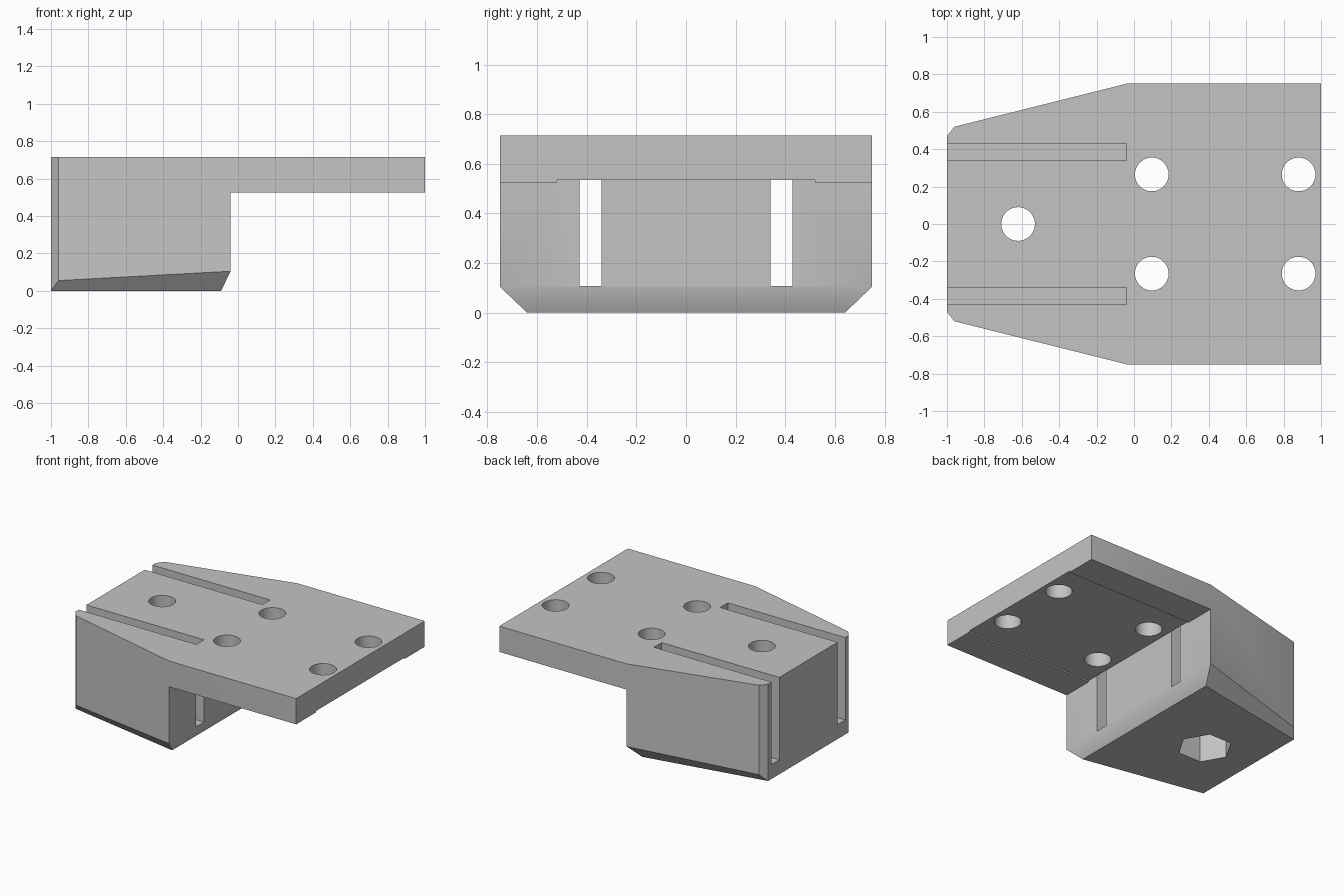
import bpy, bmesh
from math import pi, cos, sin

cube = bpy.data.objects.get("Cube")
if cube:
    bpy.data.objects.remove(cube, do_unlink=True)

grey = bpy.data.materials.new("light grey")
grey.use_nodes = True
grey.diffuse_color = (0.55, 0.55, 0.55, 1)
grey.node_tree.nodes["Principled BSDF"].inputs["Base Color"].default_value = (0.55, 0.55, 0.55, 1)


def make_object(name, bm):
    bmesh.ops.recalc_face_normals(bm, faces=bm.faces[:])
    mesh = bpy.data.meshes.new(name)
    bm.to_mesh(mesh)
    bm.free()
    mesh.materials.append(grey)
    obj = bpy.data.objects.new(name, mesh)
    bpy.context.collection.objects.link(obj)
    return obj


def prism(name, points, offset):
    """Extrude a closed outline along an offset vector."""
    bm = bmesh.new()
    face = bm.faces.new([bm.verts.new(p) for p in points])
    ext = bmesh.ops.extrude_face_region(bm, geom=[face])["geom"]
    bmesh.ops.translate(bm, vec=offset, verts=[v for v in ext if isinstance(v, bmesh.types.BMVert)])
    return make_object(name, bm)


def bore(name, x, y, radius, sides, low, high):
    ring = [(x + radius * cos(2 * pi * i / sides), y + radius * sin(2 * pi * i / sides), low)
            for i in range(sides)]
    return prism(name, ring, (0, 0, high - low))


# Bracket body: tapered block with chamfered foot, carrying a plate recessed underneath
TOP, UNDER, RECESS = 0.715, 0.525, 0.535
corners = {
    "foot_tip": (-1, 0.47, 0), "foot_end": (-0.09, 0.64, 0),
    "side_tip": (-0.96, 0.52, 0.055), "side_end": (-0.04, 0.75, 0.105),
    "inner": (-0.04, 0.75, UNDER), "outer": (1, 0.75, UNDER),
    "step_in": (-0.04, 0.52, UNDER), "step_out": (1, 0.52, UNDER),
    "recess_in": (-0.04, 0.52, RECESS), "recess_out": (1, 0.52, RECESS),
    "top_tip": (-1, 0.47, TOP), "top_side": (-0.96, 0.52, TOP),
    "top_mid": (-0.04, 0.75, TOP), "top_out": (1, 0.75, TOP),
}
# Faces on one side, repeated on the other
side_faces = [
    "foot_tip foot_end side_end side_tip",
    "foot_tip side_tip top_side top_tip",
    "side_tip side_end inner top_mid top_side",
    "inner outer top_out top_mid",
    "inner step_in step_out outer",
    "step_in recess_in recess_out step_out",
]
# Chains that span from one side to the other
spans = [
    "foot_tip foot_end", "foot_tip top_tip", "foot_end side_end",
    "side_end inner step_in recess_in", "recess_in recess_out",
    "recess_out step_out outer top_out", "top_tip top_side top_mid top_out",
]
bm = bmesh.new()
left = {k: bm.verts.new(p) for k, p in corners.items()}
right = {k: bm.verts.new((p[0], -p[1], p[2])) for k, p in corners.items()}
for names in side_faces:
    for side in (left, right):
        bm.faces.new([side[n] for n in names.split()])
for names in spans:
    chain = names.split()
    bm.faces.new([left[n] for n in chain] + [right[n] for n in reversed(chain)])
body = make_object("mounting_bracket", bm)

# Bolt holes, with a hexagonal nut pocket under the single one
cutters = [bore("bolt_hole", x, y, 0.09, 48, 0.4, 0.8)
           for x in (0.095, 0.88) for y in (-0.265, 0.265)]
cutters.append(bore("nut_pocket", -0.62, 0, 0.185, 6, -0.1, 0.52))
cutters.append(bore("block_hole", -0.62, 0, 0.09, 48, 0.4, 0.8))

# Long slots: open above and at both ends of the block, closed inside the plate
slot = [(-1.1, 0.107), (0.02, 0.107), (0.02, 0.534), (-0.04, 0.534), (-0.04, 0.8), (-1.1, 0.8)]
for y in (-0.43, 0.34):
    cutters.append(prism("slot", [(x, y, z) for x, z in slot], (0, 0.09, 0)))

bpy.context.view_layer.objects.active = body
body.select_set(True)
for cutter in cutters:
    cutter.hide_render = True
    mod = body.modifiers.new("cut", "BOOLEAN")
    mod.operation = "DIFFERENCE"
    mod.solver = "EXACT"
    mod.object = cutter
    bpy.ops.object.modifier_apply(modifier=mod.name)
    bpy.data.objects.remove(cutter, do_unlink=True)

bpy.ops.object.shade_smooth_by_angle(angle=pi / 6)
